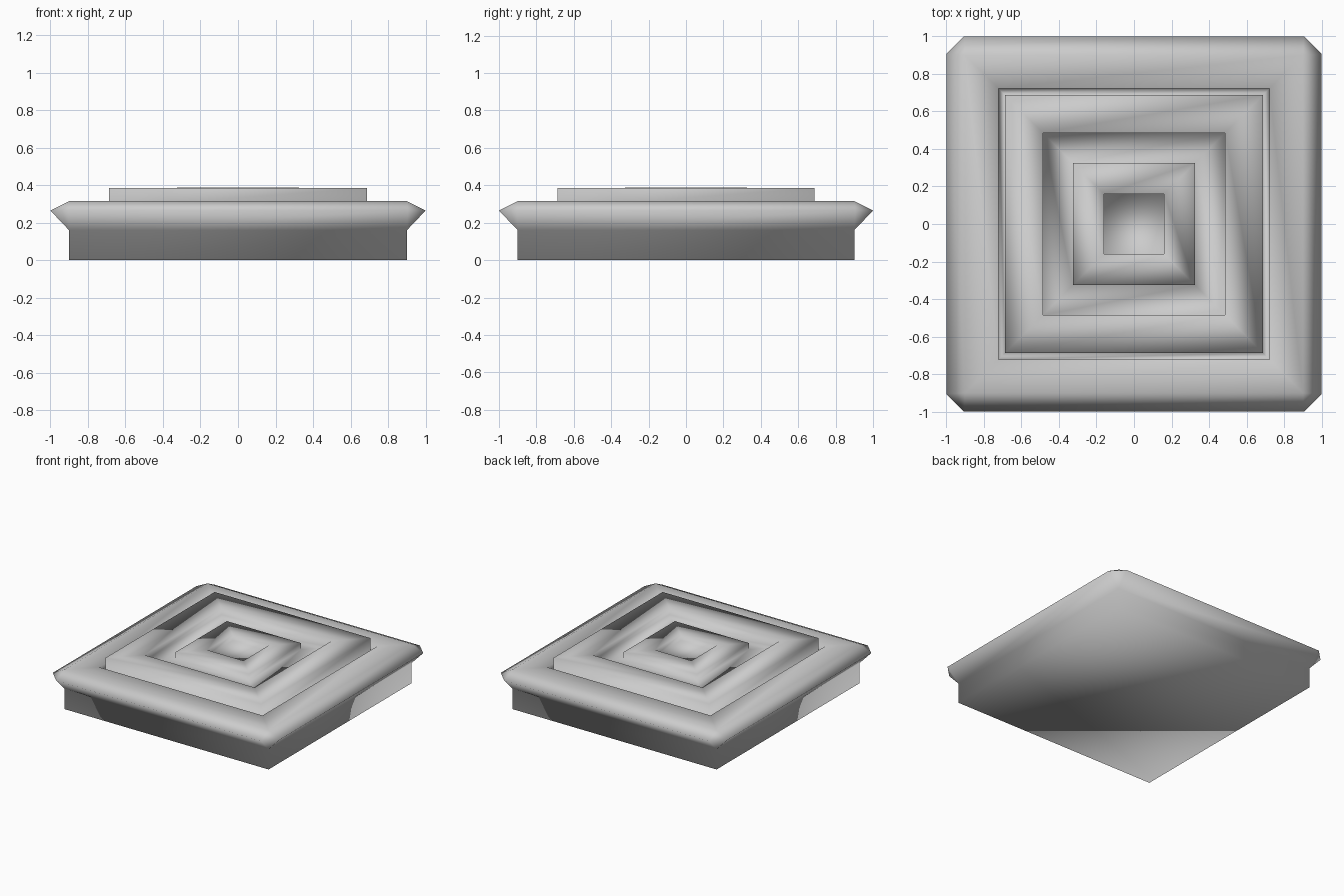
import bpy, bmesh

if "Cube" in bpy.data.objects:
    bpy.data.objects.remove(bpy.data.objects["Cube"])

# Square rings from underside to centre: (half width, height, corner cut)
BODY = [(0.90, 0.0, 0), (0.90, 0.16, 0), (1.0, 0.265, 0.095), (0.90, 0.315, 0)]
MOAT = [(0.722, 0.315, 0), (0.722, 0.28, 0), (0.687, 0.28, 0)]
PANEL = [(0.687, 0.385, 0), (0.486, 0.385, 0), (0.486, 0.335, 0),
         (0.326, 0.335, 0), (0.326, 0.387, 0), (0.16, 0.387, 0), (0.16, 0.34, 0)]


def ring(bm, h, z, c):
    k = h - c
    pts = [(k, -h), (h, -k), (h, k), (k, h), (-k, h), (-h, k), (-h, -k), (-k, -h)]
    return [bm.verts.new((x, y, z)) for x, y in pts]


def loft(name, profile):
    bm = bmesh.new()
    rings = [ring(bm, *p) for p in profile]
    for a, b in zip(rings, rings[1:]):
        for i in range(8):
            j = (i + 1) % 8
            bm.faces.new((a[i], a[j], b[j], b[i]))
    bm.faces.new(rings[0][::-1])
    bm.faces.new(rings[-1])
    # Merge the uncut corners into single points
    bmesh.ops.remove_doubles(bm, verts=bm.verts, dist=1e-5)
    bmesh.ops.recalc_face_normals(bm, faces=bm.faces)
    for f in bm.faces:
        f.smooth = True
    mesh = bpy.data.meshes.new(name)
    bm.to_mesh(mesh)
    bm.free()
    ob = bpy.data.objects.new(name, mesh)
    bpy.context.collection.objects.link(ob)
    return ob


# Flared base slab with moat and concentric stepped panel in one shell
loft("stepped_square_plinth", BODY + MOAT + PANEL)
